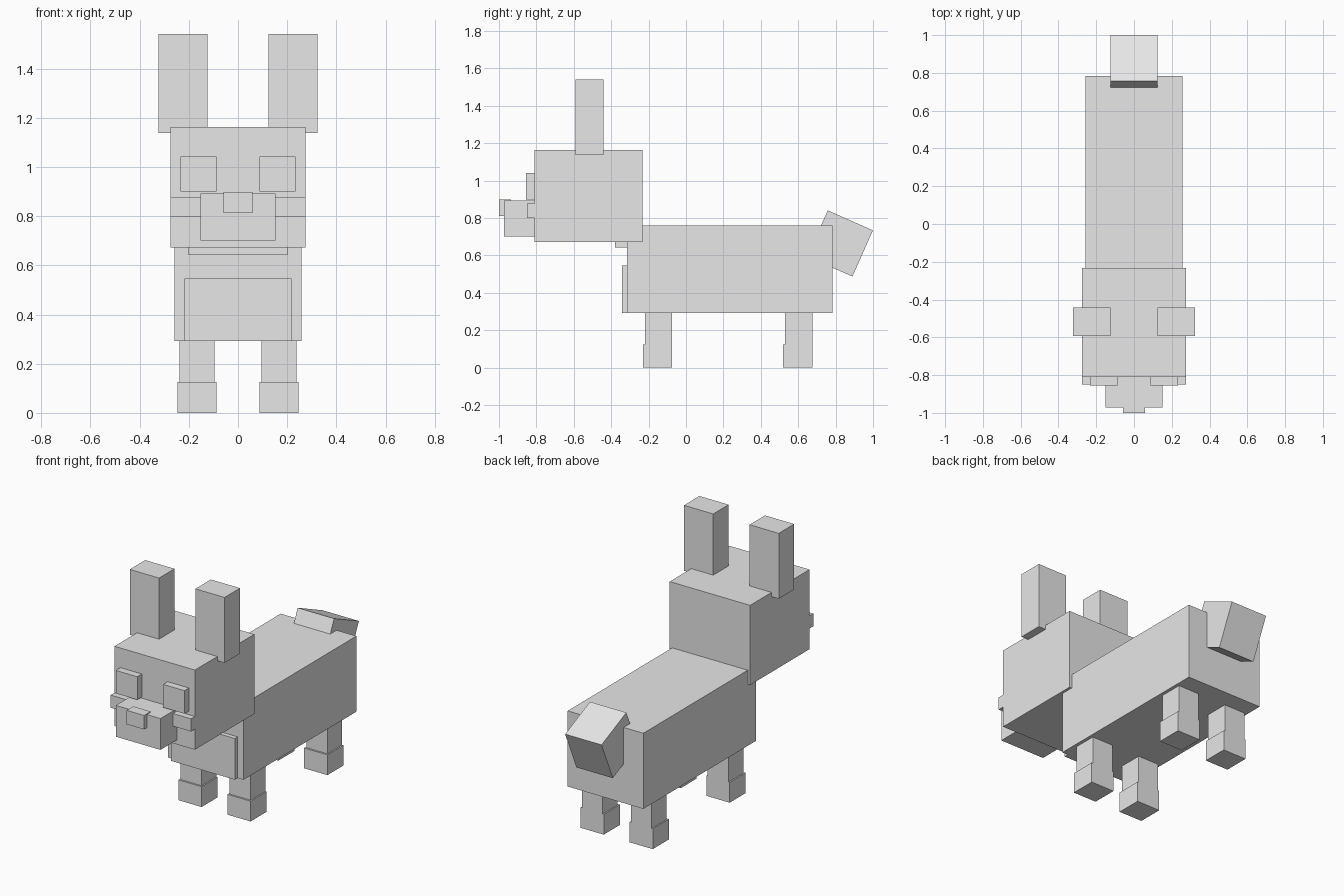
import bpy
from math import atan2
from mathutils import Matrix

cube = bpy.data.objects.get("Cube")
if cube:
    bpy.data.objects.remove(cube, do_unlink=True)

grey = bpy.data.materials.new("plain_grey")
grey.use_nodes = True
colour = (0.8, 0.8, 0.8, 1.0)
grey.diffuse_color = colour
grey.node_tree.nodes["Principled BSDF"].inputs["Base Color"].default_value = colour


def box(name, xs, ys, zs, tilt=0.0):
    """Box spanning three ranges, optionally tilted about x through its centre."""
    spans = (xs, ys, zs)
    centre = [(a + b) / 2 for a, b in spans]
    bpy.ops.mesh.primitive_cube_add(size=1, location=centre, rotation=(tilt, 0, 0))
    ob = bpy.context.object
    ob.name = ob.data.name = name
    ob.data.transform(Matrix.Diagonal([b - a for a, b in spans] + [1]))
    ob.data.materials.append(grey)
    return ob


def centred(name, half, ys, zs, tilt=0.0):
    return box(name, (-half, half), ys, zs, tilt)


def pair(name, inner, outer, ys, zs):
    box("left_" + name, (inner, outer), ys, zs)
    box("right_" + name, (-outer, -inner), ys, zs)


# Torso
centred("body", 0.258, (-0.315, 0.784), (0.293, 0.759))
centred("chest", 0.218, (-0.342, -0.315), (0.293, 0.547))
centred("neck", 0.201, (-0.38, -0.26), (0.642, 0.74))

# Head and face
centred("head", 0.274, (-0.811, -0.233), (0.672, 1.163))
centred("muzzle", 0.152, (-0.972, -0.811), (0.7, 0.893))
centred("nose", 0.059, (-1.0, -0.936), (0.812, 0.898))
pair("eye", 0.088, 0.234, (-0.855, -0.811), (0.9, 1.042))
pair("cheek", 0.152, 0.274, (-0.849, -0.811), (0.799, 0.877))
pair("ear", 0.124, 0.323, (-0.592, -0.442), (1.137, 1.54))

# Legs and slightly wider feet
for end, front, back in (("front", -0.218, -0.074), ("back", 0.53, 0.675)):
    pair(end + "_leg", 0.096, 0.238, (front, back), (0.125, 0.293))
    pair(end + "_foot", 0.088, 0.246, (front - 0.011, back), (0.0, 0.125))

# Tail block, sloping down towards the rear
centred("tail", 0.124, (0.692, 0.956), (0.529, 0.799), -atan2(0.107, 0.241))
